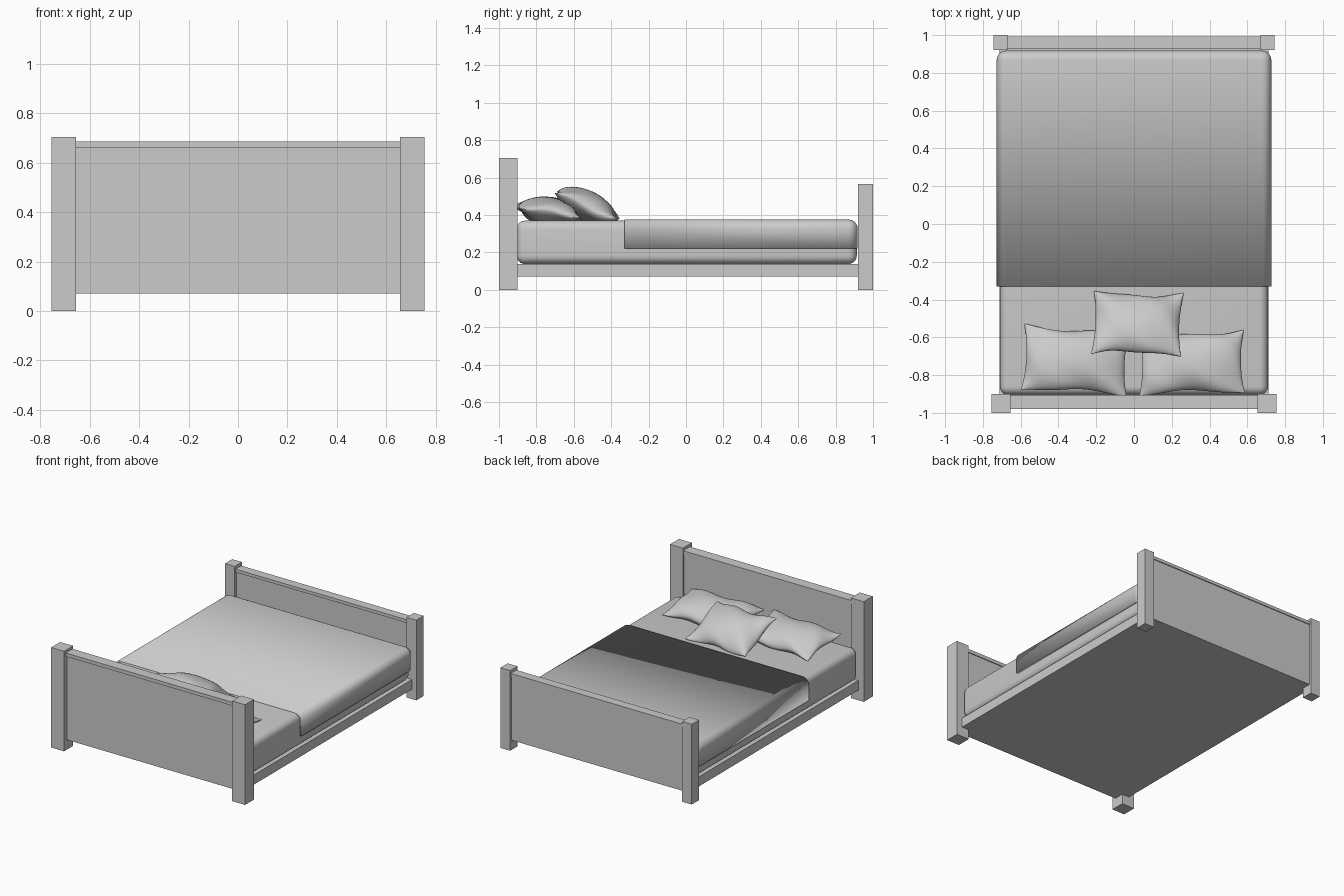
import bpy, bmesh, math
from mathutils import Matrix, Euler

if "Cube" in bpy.data.objects:
    bpy.data.objects.remove(bpy.data.objects["Cube"])


def finish(name, bm, smooth=False):
    bmesh.ops.recalc_face_normals(bm, faces=bm.faces)
    me = bpy.data.meshes.new(name)
    bm.to_mesh(me)
    bm.free()
    ob = bpy.data.objects.new(name, me)
    bpy.context.collection.objects.link(ob)
    if smooth:
        for p in me.polygons:
            p.use_smooth = True
    return ob


def box_bm(x0, x1, y0, y1, z0, z1):
    bm = bmesh.new()
    bmesh.ops.create_cube(bm, size=1)
    for v in bm.verts:
        v.co = ((x0 + x1) / 2 + v.co.x * (x1 - x0),
                (y0 + y1) / 2 + v.co.y * (y1 - y0),
                (z0 + z1) / 2 + v.co.z * (z1 - z0))
    return bm


def box(name, *dims):
    return finish(name, box_bm(*dims))


def smooth_angle(ob):
    bpy.ops.object.select_all(action='DESELECT')
    ob.select_set(True)
    bpy.context.view_layer.objects.active = ob
    bpy.ops.object.shade_smooth_by_angle(angle=math.radians(40))


def board(name, x_in, x_out, post_y, rail_y, post_h, rail_z0, rail_z1):
    # two square posts, a panel and a cap rail
    for side, s in (("left", -1), ("right", 1)):
        a, b = sorted((s * x_in, s * x_out))
        box(f"{name}_post_{side}", a, b, *post_y, 0, post_h)
    box(f"{name}_panel", -x_in, x_in, rail_y[0] + 0.01, rail_y[1] - 0.006, 0.07, rail_z0)
    box(f"{name}_rail", -x_in, x_in, *rail_y, rail_z0, rail_z1)


def pillow(name, hx, hy, h, loc, rot, phase, n=28):
    # two bulging sheets that meet in a wavy, pinched seam
    bm = bmesh.new()
    for s in (1, -1):
        rows = []
        for j in range(n + 1):
            v = math.sin((j / n - 0.5) * math.pi)
            row = []
            for i in range(n + 1):
                u = math.sin((i / n - 0.5) * math.pi)
                f = max(0, (1 - u * u) * (1 - v * v))
                x = hx * u * (1 - 0.07 * (1 - v * v))
                y = hy * v * (1 - 0.12 * (1 - u * u))
                y += 0.006 * math.sin(5 * u + phase) * v * v
                z = s * h * f ** 0.55 + 0.008 * math.sin(6 * u + 4 * v + phase) * (1 - f)
                row.append(bm.verts.new((x, y, z)))
            rows.append(row)
        for j in range(n):
            for i in range(n):
                bm.faces.new((rows[j][i], rows[j][i + 1], rows[j + 1][i + 1], rows[j + 1][i]))
    bmesh.ops.remove_doubles(bm, verts=bm.verts, dist=1e-5)
    m = Matrix.Translation(loc) @ Euler([math.radians(a) for a in rot]).to_matrix().to_4x4()
    bmesh.ops.transform(bm, matrix=m, verts=bm.verts)
    smooth_angle(finish(name, bm))


# frame
board("headboard", 0.655, 0.755, (-1.0, -0.9), (-0.98, -0.905), 0.705, 0.66, 0.685)
board("footboard", 0.67, 0.745, (0.92, 1.0), (0.93, 0.993), 0.565, 0.52, 0.542)
box("bed_base", -0.712, 0.712, -0.92, 0.94, 0.07, 0.138)

# mattress
bm = box_bm(-0.71, 0.71, -0.905, 0.913, 0.138, 0.37)
bmesh.ops.bevel(bm, geom=bm.edges[:], offset=0.045, segments=6, profile=0.5, affect='EDGES')
smooth_angle(finish("mattress", bm))

# blanket: rounded shell, open below and towards the pillows
bm = box_bm(-0.727, 0.727, -0.33, 0.918, 0.22, 0.376)
bm.normal_update()
gone = [f for f in bm.faces if f.normal.z < -0.5 or f.normal.y < -0.5]
bmesh.ops.delete(bm, geom=gone, context='FACES')
bmesh.ops.bevel(bm, geom=[e for e in bm.edges if len(e.link_faces) == 2],
                offset=0.05, segments=6, profile=0.5, affect='EDGES')
bmesh.ops.recalc_face_normals(bm, faces=bm.faces)
top = max(bm.faces, key=lambda f: f.calc_center_median().z)
flip = top.normal.z < 0
blanket = finish("blanket", bm)
mod = blanket.modifiers.new("thickness", 'SOLIDIFY')
mod.thickness = 0.012
mod.offset = 1 if flip else -1
smooth_angle(blanket)

# pillows
pillow("pillow_left", 0.28, 0.178, 0.078, (-0.31, -0.722, 0.418), (-9, 0, -3), 0.4)
pillow("pillow_right", 0.28, 0.17, 0.078, (0.305, -0.735, 0.418), (-9, 0, 1), 2.0)
pillow("pillow_middle", 0.238, 0.183, 0.082, (0.018, -0.528, 0.448), (-25, 0, -2.5), 3.6)
